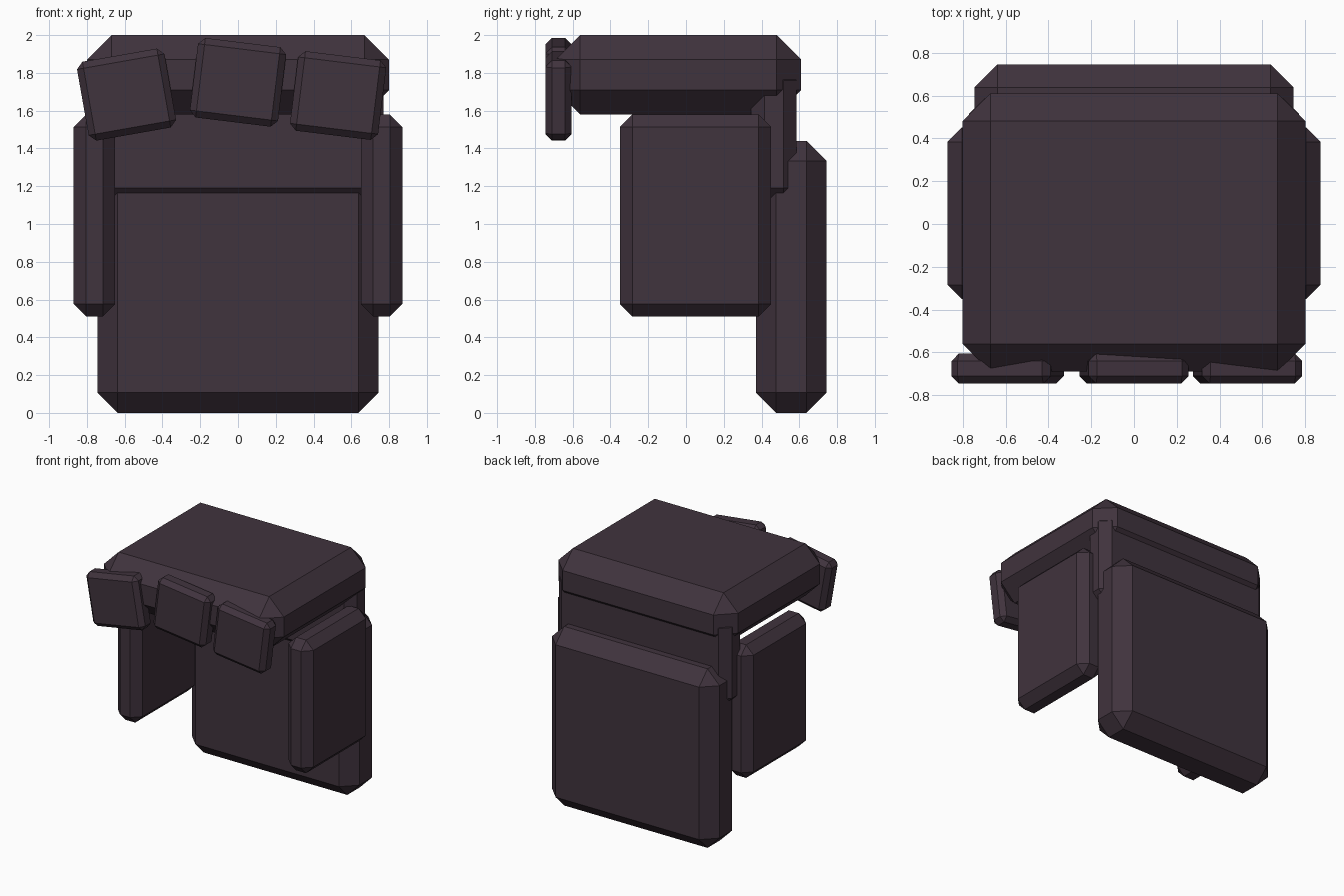
import bpy, bmesh, math
from mathutils import Matrix

if "Cube" in bpy.data.objects:
    bpy.data.objects.remove(bpy.data.objects["Cube"])

mat = bpy.data.materials.new("dark_hair")
mat.diffuse_color = (0.051, 0.033, 0.047, 1)
mat.use_nodes = True
mat.node_tree.nodes["Principled BSDF"].inputs["Base Color"].default_value = mat.diffuse_color


def chamfered_box(name, lo, hi, chamfer, tilt=0):
    """Box between two corners, flat chamfer on every edge, tilted about y (degrees)."""
    size = [b - a for a, b in zip(lo, hi)]
    centre = [(a + b) / 2 for a, b in zip(lo, hi)]
    bm = bmesh.new()
    bmesh.ops.create_cube(bm, size=1, matrix=Matrix.Diagonal((*size, 1)))
    bmesh.ops.bevel(bm, geom=bm.edges[:], offset=chamfer, offset_type='OFFSET',
                    segments=1, affect='EDGES')
    mesh = bpy.data.meshes.new(name)
    bm.to_mesh(mesh)
    bm.free()
    mesh.materials.append(mat)
    ob = bpy.data.objects.new(name, mesh)
    ob.location = centre
    ob.rotation_euler.y = -math.radians(tilt)
    bpy.context.collection.objects.link(ob)
    return ob


# Top cap and the block joining it to the back
chamfered_box("top_cap", (-.80, -.69, 1.58), (.80, .61, 2.0), .13)
chamfered_box("back_joint", (-.77, .345, 1.12), (.77, .585, 1.83), .07)

# Long hair down the back
chamfered_box("back_hair", (-.745, .37, 0), (.745, .745, 1.44), .107)

# Side panels
for side, x in (("left", -.76), ("right", .76)):
    chamfered_box(side + "_side_hair", (x - .11, -.35, .51), (x + .11, .45, 1.58), .066)

# Tilted fringe pieces
for name, x, z, tilt in (("left", -.59, 1.685, 10),
                         ("middle", 0, 1.75, -7),
                         ("right", .53, 1.68, -7)):
    chamfered_box(name + "_fringe", (x - .235, -.745, z - .212),
                  (x + .235, -.605, z + .212), .035, tilt)
